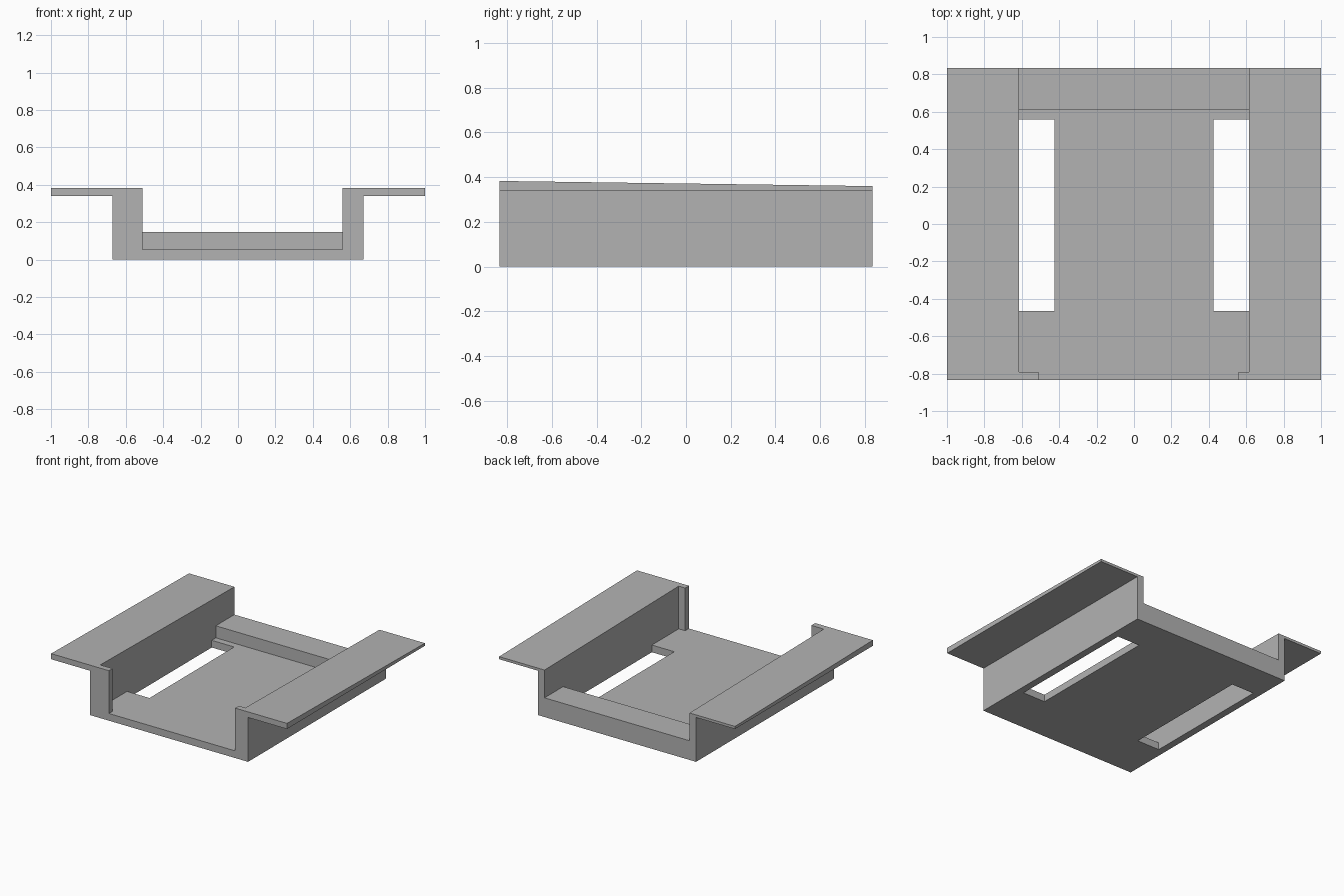
import bpy
import bmesh

cube = bpy.data.objects.get("Cube")
if cube:
    bpy.data.objects.remove(cube, do_unlink=True)

grey = bpy.data.materials.new("plain grey")
grey.use_nodes = True
colour = (0.45, 0.45, 0.45, 1)
grey.diffuse_color = colour
grey.node_tree.nodes["Principled BSDF"].inputs["Base Color"].default_value = colour

DEPTH = 0.835              # half length front to back
OUTER, INNER = 0.67, 0.615  # side wall faces
FLOOR, LEDGE, TOP = 0.055, 0.34, 0.383
BACK_DROP = 0.023          # fall of the flange tops towards the back


def prism(name, section, y0, y1):
    """Extrude an x-z section from y0 to y1."""
    bm = bmesh.new()
    face = bm.faces.new([bm.verts.new((x, y0, z)) for x, z in section])
    ext = bmesh.ops.extrude_face_region(bm, geom=[face])["geom"]
    moved = [g for g in ext if isinstance(g, bmesh.types.BMVert)]
    bmesh.ops.translate(bm, verts=moved, vec=(0, y1 - y0, 0))
    bmesh.ops.recalc_face_normals(bm, faces=bm.faces)
    mesh = bpy.data.meshes.new(name)
    bm.to_mesh(mesh)
    bm.free()
    mesh.materials.append(grey)
    obj = bpy.data.objects.new(name, mesh)
    bpy.context.collection.objects.link(obj)
    return obj


def box(name, x0, x1, y0, y1, z0, z1):
    return prism(name, [(x0, z0), (x1, z0), (x1, z1), (x0, z1)], y0, y1)


def combine(base, tool, operation):
    mod = base.modifiers.new(tool.name, "BOOLEAN")
    mod.operation, mod.object, mod.solver = operation, tool, "EXACT"
    bpy.context.view_layer.objects.active = base
    bpy.ops.object.modifier_apply(modifier=mod.name)
    bpy.data.objects.remove(tool, do_unlink=True)


# Channel with floor, side walls and outward flanges
half = [(OUTER, 0), (OUTER, LEDGE), (1, LEDGE), (1, TOP), (INNER, TOP), (INNER, FLOOR)]
tray = prism("flanged_tray", half + [(-x, z) for x, z in reversed(half)], -DEPTH, DEPTH)

# Raised sill across the back
combine(tray, box("back_sill", -0.64, 0.64, 0.61, DEPTH, 0.02, 0.147), "UNION")

# Front lips, the right one reaching further in
for name, x0, x1 in (("left_lip", 0.56, 0.64), ("right_lip", -0.64, -0.51)):
    combine(tray, box(name, x0, x1, -DEPTH, -0.79, 0.02, TOP), "UNION")

# Long floor slots beside the walls
for name, x0, x1 in (("left_slot", 0.425, INNER), ("right_slot", -INNER, -0.425)):
    combine(tray, box(name, x0, x1, -0.465, 0.56, -0.1, 0.2), "DIFFERENCE")

# Slope the flange tops down to the back
for v in tray.data.vertices:
    if v.co.z > TOP - 0.01:
        v.co.z -= BACK_DROP * (v.co.y + DEPTH) / (2 * DEPTH)
